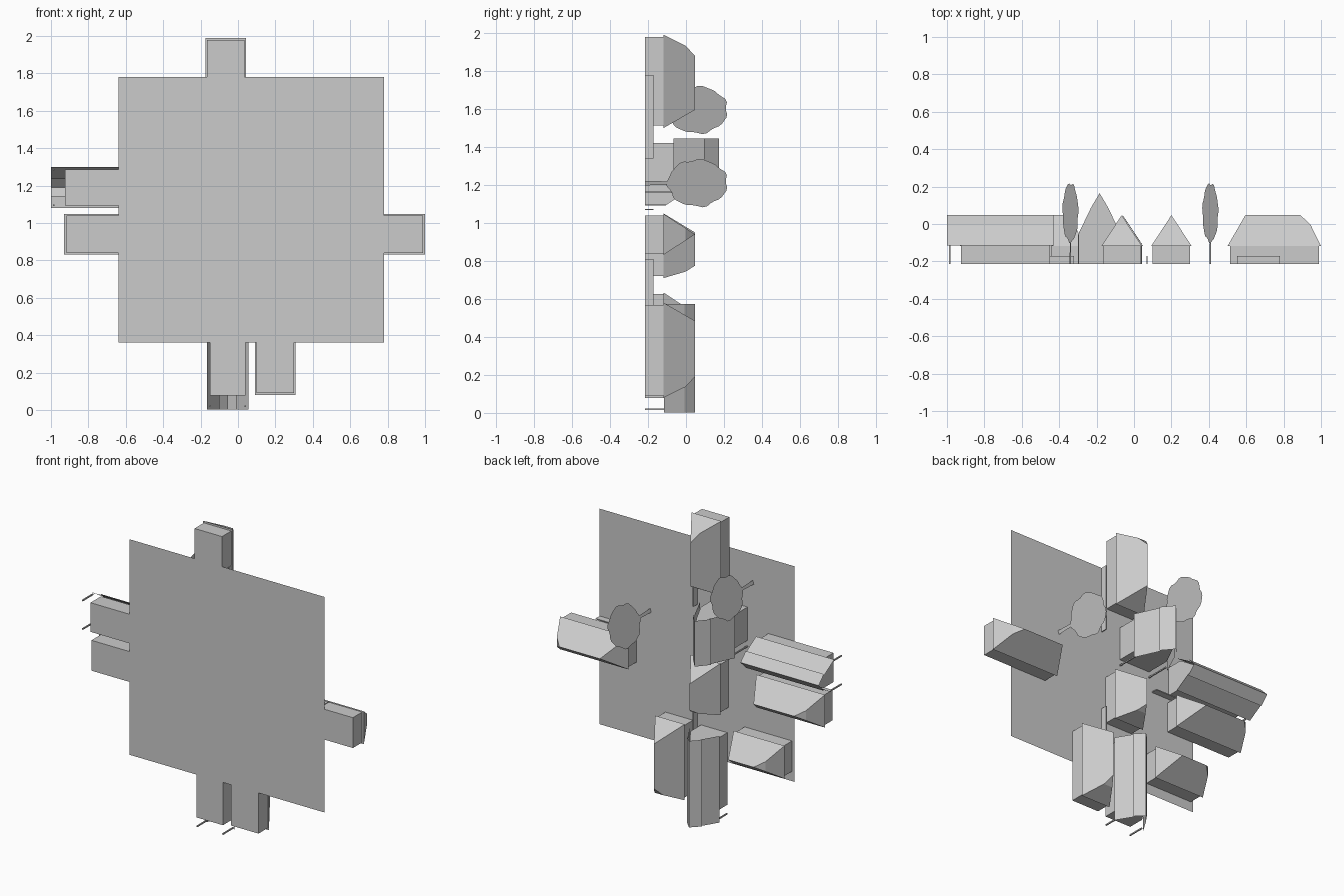
import bpy, bmesh, math
from mathutils import Vector, Matrix

if "Cube" in bpy.data.objects:
    bpy.data.objects.remove(bpy.data.objects["Cube"])

GROUND_Y = -0.215
grey = bpy.data.materials.new("plain_grey")
grey.use_nodes = True
COLOUR = (0.6, 0.6, 0.6, 1)
grey.diffuse_color = COLOUR
grey.node_tree.nodes["Principled BSDF"].inputs["Base Color"].default_value = COLOUR


def frame(x, z, direction):
    """Local axes: X along the ridge, Y across, Z away from the ground sheet."""
    along = Vector((direction[0], 0, direction[1])).normalized()
    up = Vector((0, 1, 0))
    across = up.cross(along)
    m = Matrix((along, across, up)).transposed().to_4x4()
    m.translation = (x, GROUND_Y, z)
    return m


def make(name, faces, matrix):
    """Build an object from faces given as lists of local points."""
    bm = bmesh.new()
    for face in faces:
        bm.faces.new([bm.verts.new(matrix @ Vector(p)) for p in face])
    bmesh.ops.remove_doubles(bm, verts=bm.verts, dist=0.0002)
    bmesh.ops.recalc_face_normals(bm, faces=bm.faces)
    mesh = bpy.data.meshes.new(name)
    bm.to_mesh(mesh)
    bm.free()
    mesh.materials.append(grey)
    obj = bpy.data.objects.new(name, mesh)
    bpy.context.collection.objects.link(obj)
    return obj


def prism(profile, a0, a1):
    """Closed prism from an (across, height) profile."""
    lo = [(a0, c, h) for c, h in profile]
    hi = [(a1, c, h) for c, h in profile]
    n = len(profile)
    sides = [[lo[i], lo[(i + 1) % n], hi[(i + 1) % n], hi[i]] for i in range(n)]
    return [lo, hi] + sides


def rect(half, h0, h1):
    return [(-half, h0), (half, h0), (half, h1), (-half, h1)]


def hip_house(name, x, z, direction, length, inner=0.095, outer=0.11):
    """Hipped house; the outer hip (local +X) breaks near the ridge."""
    m = frame(x, z, direction)
    e, w, eave, ridge, kink = length / 2, 0.108, 0.097, 0.262, 0.213
    kw = w * (ridge - kink) / (ridge - eave)
    ka = e - outer * 0.52
    r0, r1 = (-e + inner, 0, ridge), (e - outer, 0, ridge)
    corner = lambda sa, sc: (sa * e, sc * w, eave)
    k = lambda sc: (ka, sc * kw, kink)
    roof = [[corner(-1, s), corner(1, s), k(s), r1, r0] for s in (-1, 1)]
    roof += [[corner(-1, -1), corner(-1, 1), r0],
             [corner(1, -1), corner(1, 1), k(1), k(-1)],
             [k(-1), k(1), r1],
             [corner(-1, -1), corner(1, -1), corner(1, 1), corner(-1, 1)]]
    make(name + "_roof", roof, m)
    make(name + "_walls", prism(rect(0.1, 0, eave), -e + 0.012, e - 0.012), m)


def porch_house(name, x, z, direction, length, porch, back, upper, lower, eave_wall):
    """Two-tier open gable roof, recessed walls and a pair of porch posts.
    upper and lower are (across, height) pairs from top to bottom."""
    m = frame(x, z, direction)
    e = length / 2
    roof = []
    for s in (-1, 1):
        for (c0, h0), (c1, h1) in (upper, lower):
            roof.append([(-e, s * c0, h0), (e, s * c0, h0), (e, s * c1, h1), (-e, s * c1, h1)])
    make(name + "_roof", roof, m)
    half, gap = lower[1][0] - 0.014, 0.008
    right = [(half, 0), (half, eave_wall), (lower[0][0] - gap, lower[0][1] - gap), (0, upper[0][1] - gap)]
    profile = right + [(-c, h) for c, h in right[-2::-1]]
    make(name + "_walls", prism(profile, -e + back, e - porch), m)
    posts = []
    for s in (-1, 1):
        c = s * (half - 0.002)
        square = [(c + dx, h) for dx, h in ((-0.004, 0), (0.004, 0), (0.004, eave_wall), (-0.004, eave_wall))]
        posts += prism(square, e - 0.02, e - 0.012)
    make(name + "_posts", posts, m)


def tree(name, x, z):
    """Flat cut-out tree turned a little about its trunk."""
    m = frame(x, z, (0.085, 0.25))
    crown = []
    for i in range(40):
        t = math.tau * i / 40
        r = 1 + 0.035 * math.sin(7 * t) + 0.025 * math.sin(11 * t + 1)
        crown.append((0.13 * r * math.cos(t), 0, 0.275 + 0.157 * r * math.sin(t)))
    make(name + "_crown", [crown], m)
    trunk = [(-0.013, 0, 0), (0.013, 0, 0), (0.008, 0, 0.15), (-0.008, 0, 0.15)]
    make(name + "_trunk", [trunk], m)


# Ground sheet and the four low walls along its middle lines
G = 0.71
CX, CZ = 0.07, 1.07
middle = frame(CX, CZ, (1, 0))
make("ground", [[(-G, -G, 0), (G, -G, 0), (G, G, 0), (-G, G, 0)]], middle)
for name, direction, length in (("right", (1, 0), 0.23), ("left", (-1, 0), 0.32),
                                ("top", (0, 1), 0.44), ("bottom", (0, -1), 0.45)):
    make("low_wall_" + name, prism(rect(0.003, 0, 0.043), G - length, G), frame(CX, CZ, direction))

# Hipped houses
hip_house("top_house", -0.066, 1.745, (0, 1), 0.49)
hip_house("east_house", 0.75, 0.94, (1, 0), 0.5)
hip_house("west_house", -0.68, 0.94, (-1, 0), 0.5)
hip_house("south_house", 0.2, 0.33, (0, -1), 0.5)
hip_house("middle_house", -0.06, 0.88, (0, -1), 0.34, inner=0.1, outer=0.065)
hip_house("corner_house", -0.45, 0.525, (-1, 0), 0.37, inner=0.075)

# Porch houses and the tall hall
barn = dict(length=0.57, porch=0.075, back=0.02, eave_wall=0.11,
            upper=((0, 0.262), (0.055, 0.207)), lower=((0.045, 0.207), (0.11, 0.1)))
porch_house("west_barn", -0.715, 1.19, (-1, 0), **barn)
porch_house("south_barn", -0.055, 0.288, (0, -1), **barn)
porch_house("hall", -0.184, 1.295, (0, -1), length=0.3, porch=0.055, back=0.025, eave_wall=0.16,
            upper=((0, 0.388), (0.066, 0.31)), lower=((0.054, 0.31), (0.128, 0.15)))

# Trees
tree("north_tree", -0.34, 1.595)
tree("east_tree", 0.408, 1.21)
